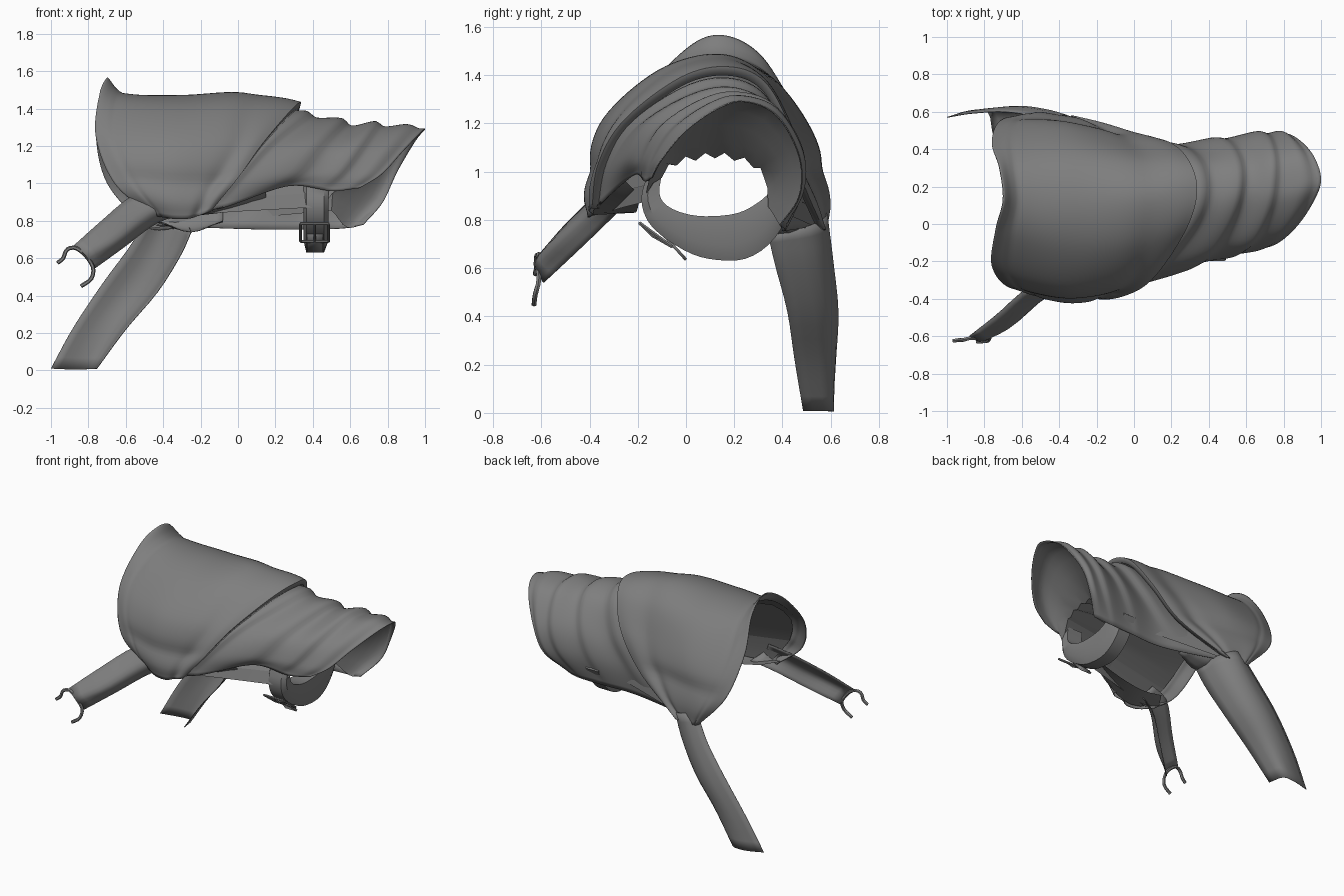
import bpy, bmesh, math
from mathutils import Vector as V

mat = bpy.data.materials.new("dull_grey")
mat.diffuse_color = (0.21, 0.21, 0.21, 1)


def spline(pts, n):
    """Even samples of a Catmull-Rom curve through pts."""
    pts = [V(p) for p in pts]
    out = []
    for i in range(n + 1):
        f = i / n * (len(pts) - 1)
        k = min(int(f), len(pts) - 2)
        u = f - k
        b, c = pts[k], pts[k + 1]
        a = pts[k - 1] if k else b * 2 - c
        d = pts[k + 2] if k + 2 < len(pts) else c * 2 - b
        out.append(0.5 * (2 * b + (c - a) * u + (2 * a - 5 * b + 4 * c - d) * u * u
                          + (3 * b - a - 3 * c + d) * u ** 3))
    return out


def sheet(name, rows, thick=0.0, closed=False, angle=40):
    """Grid surface over rows of points; closed joins each row into a ring with caps."""
    bm = bmesh.new()
    vs = [[bm.verts.new(p) for p in r] for r in rows]
    m = len(rows[0])
    for a, b in zip(vs, vs[1:]):
        for j in range(m if closed else m - 1):
            k = (j + 1) % m
            bm.faces.new((a[j], b[j], b[k], a[k]))
    if closed:
        bm.faces.new(vs[0])
        bm.faces.new(vs[-1][::-1])
    bmesh.ops.recalc_face_normals(bm, faces=bm.faces)
    me = bpy.data.meshes.new(name)
    bm.to_mesh(me)
    bm.free()
    ob = bpy.data.objects.new(name, me)
    bpy.context.collection.objects.link(ob)
    me.materials.append(mat)
    bpy.ops.object.select_all(action='DESELECT')
    ob.select_set(True)
    bpy.context.view_layer.objects.active = ob
    bpy.ops.object.shade_smooth_by_angle(angle=math.radians(angle))
    if thick:
        s = ob.modifiers.new("thickness", 'SOLIDIFY')
        s.thickness = thick
        s.offset = 0
    return ob


def loft(curves, n_v, n_t, bump=None):
    """Rows along t, blended across the curves; bump pushes points off the arm axis."""
    cols = list(zip(*[spline(c, n_t) for c in curves]))
    rows = []
    for i, col in enumerate(cols):
        row = spline(col, n_v)
        for j, p in enumerate(row):
            if bump:
                away = V((0, p.y - 0.12, p.z - 0.85)).normalized()
                row[j] = p + away * bump(j / n_v, i / n_t)
        rows.append(row)
    return rows


def tube(name, path, r, sides=6):
    """Round rod along a path."""
    pts = [V(p) for p in path]
    rows = []
    for i, p in enumerate(pts):
        d = (pts[min(i + 1, len(pts) - 1)] - pts[max(i - 1, 0)]).normalized()
        a = d.orthogonal().normalized()
        if abs(d.y) < 0.95:
            a = d.cross(V((0, 1, 0))).normalized()
        b = d.cross(a)
        rows.append([p + (a * math.cos(k * math.tau / sides)
                          + b * math.sin(k * math.tau / sides)) * r for k in range(sides)])
    return sheet(name, rows, closed=True)


# Shoulder cap: arches running front hem -> crown -> back hem
lip = [(-.46, -.34, .83), (-.66, -.34, 1.0), (-.76, -.22, 1.25), (-.74, -.03, 1.48),
       (-.70, .13, 1.565), (-.72, .30, 1.49), (-.76, .44, 1.27), (-.70, .56, 1.0), (-.50, .57, .77)]
neck = [(-.40, -.38, .82), (-.55, -.38, 1.02), (-.64, -.27, 1.24), (-.63, -.06, 1.43),
        (-.60, .13, 1.48), (-.62, .32, 1.42), (-.63, .48, 1.23), (-.58, .58, 1.0), (-.46, .58, .755)]
middle = [(-.33, -.40, .81), (-.36, -.41, 1.0), (-.35, -.34, 1.22), (-.32, -.12, 1.41),
          (-.30, .12, 1.47), (-.32, .34, 1.40), (-.36, .50, 1.20), (-.40, .565, 1.0), (-.42, .57, .75)]
outer = [(-.25, -.40, .815), (-.17, -.39, 1.0), (-.05, -.31, 1.22), (0, -.10, 1.42),
         (.03, .14, 1.485), (.01, .32, 1.40), (-.06, .44, 1.20), (-.17, .52, 1.0), (-.37, .57, .755)]
edge = [(-.15, -.38, .85), (0, -.355, 1.03), (.13, -.25, 1.21), (.28, -.02, 1.385),
        (.335, .17, 1.43), (.30, .32, 1.37), (.20, .425, 1.18), (.015, .475, .96), (-.32, .56, .765)]


def hem(v, t):
    side = 0.4 + 0.6 * abs(2 * t - 1)
    band = math.exp(-((v - .95) / .07) ** 2) * 0.016 - math.exp(-((v - .80) / .06) ** 2) * 0.014
    low = min(t, 1 - t)
    roll = math.exp(-((low - .05) / .035) ** 2) * 0.012 - math.exp(-((low - .13) / .03) ** 2) * 0.015
    left = -math.exp(-((v - .22) / .03) ** 2) * 0.005
    return band * side + roll * min(1, 4 * v) * min(1, max(0, (1 - v) * 5)) + left


cap_rows = loft([lip, neck, middle, outer, edge], 40, 64, hem)
for r in cap_rows:                                   # edge tucked underneath
    p = r[-1]
    r.append(p + V((-.01, (.12 - p.y) * .06, (.85 - p.z) * .06)))
sheet("shoulder_cap", cap_rows, 0.006)

# Folded sleeve
tucked = [(x - .12, .12 + (y - .12) * .95, .9 + (z - .9) * .93) for x, y, z in edge]
fold_a = [(-.08, -.35, .87), (.07, -.31, 1.04), (.22, -.20, 1.20), (.38, 0, 1.325),
          (.44, .17, 1.36), (.42, .32, 1.295), (.34, .41, 1.12), (.22, .43, .95), (.08, .41, .755)]
fold_b = [(.26, -.215, .985), (.40, -.20, 1.06), (.50, -.12, 1.19), (.58, .04, 1.285),
          (.62, .19, 1.32), (.62, .33, 1.27), (.57, .44, 1.12), (.50, .465, .95), (.38, .41, .755)]
fold_c = [(.50, -.17, .96), (.60, -.15, 1.05), (.70, -.07, 1.18), (.77, .07, 1.28),
          (.80, .20, 1.315), (.80, .36, 1.27), (.76, .475, 1.10), (.69, .485, .93), (.56, .41, .76)]
cuff = [(.65, -.14, .975), (.77, -.10, 1.05), (.88, 0, 1.17), (.97, .14, 1.265),
        (1.0, .25, 1.29), (.95, .38, 1.23), (.85, .47, 1.06), (.775, .47, .90), (.67, .39, .78)]


def folds(v, t):
    u = (v * 4 + 0.1) % 1
    saw = u / .75 if u < .75 else (1 - u) / .25
    return 0.028 * (saw * saw * (3 - 2 * saw) - .5) * math.sin(math.pi * t) ** .6 * min(1, (1 - v) * 8)


sheet("folded_sleeve", loft([tucked, fold_a, fold_b, fold_c, cuff], 48, 48, folds), 0.005, angle=50)

# Lining narrowing to a ragged arm hole
hole = [(.46, -.17, .88), (.50, -.10, .98), (.51, -.04, 1.03), (.52, .04, 1.05), (.52, .12, 1.06),
        (.52, .20, 1.05), (.52, .28, 1.02), (.51, .33, .96), (.50, .34, .86)]


def ragged(rows):
    for i, r in enumerate(rows):
        r[-1] = r[-1] + V((0, 0, .02 if i % 2 else -.005))
    return rows


def inset(c, dx):
    return [(x + dx, .12 + (y - .12) * .95, .88 + (z - .88) * .95) for x, y, z in c]


sheet("cuff_lining", ragged(loft([cuff, inset(fold_c, .02), hole], 8, 16)))
sheet("cap_lining", ragged(loft([inset(neck, 0), hole], 2, 16)), angle=10)

# Arm band under the sleeve
band_out = spline([(0, -.16, .99), (0, -.185, .88), (0, -.14, .77), (0, 0, .67), (0, .12, .635),
                   (0, .25, .64), (0, .36, .715), (0, .45, .86)], 24)
band_in = spline([(0, -.10, .99), (0, -.11, .91), (0, -.08, .86), (0, 0, .825), (0, .10, .815),
                  (0, .22, .83), (0, .31, .88), (0, .36, .93)], 24)
rows = []
for o, i in zip(band_out, band_in):
    m = o.lerp(i, .35)
    rows.append([V((x, q.y, q.z)) for x, q in
                 ((.365, o), (.46, o), (.485, m), (.48, i), (.36, i), (.35, m))])
sheet("arm_band", rows, closed=True)

# Buckle frame, tongue and loose strap end on the arm band
q = [(.335, -.19, .785), (.485, -.19, .785), (.485, -.06, .69), (.335, -.06, .69)]
for k in range(4):
    tube("buckle_frame", [q[k], q[(k + 1) % 4]], .008)
tube("buckle_tongue", [(.41, -.19, .785), (.41, -.14, .735), (.41, -.06, .69)], .007)
sheet("buckle_strap_end", [[(x, -.10, .745), (x, -.05, .69), (x, 0, .635)] for x in (.37, .455)], .012)

# Long back strap: gutter-shaped strip, left edge -> ridge -> right edge
left = [(-.47, .55, .84), (-.58, .585, .66), (-.72, .60, .47), (-.88, .59, .23), (-1.0, .57, .01)]
ridge = [(-.37, .585, .82), (-.46, .61, .62), (-.60, .63, .42), (-.75, .62, .22), (-.88, .605, .005)]
right = [(-.25, .34, .74), (-.31, .37, .61), (-.43, .42, .42), (-.60, .45, .22), (-.755, .485, .01)]
bulge = [tuple(V(a).lerp(V(b), .55) + V((.03, .06, 0))) for a, b in zip(ridge, right)]
sheet("back_strap", loft([left, ridge, bulge, right], 9, 14), .004)

# Panel joining the back strap to the sleeve
sheet("back_panel", loft([[(-.45, .55, .86), (-.30, .53, .86), (-.08, .46, .88)],
                          [(-.44, .54, .80), (-.28, .47, .76), (-.08, .42, .80)],
                          [(-.40, .44, .79), (-.25, .34, .74), (-.08, .36, .80)]],
                         6, 8), .004)

# Ledge turned in under the front hem
sheet("front_ledge", loft([[(-.50, -.34, .86), (-.30, -.39, .82), (-.10, -.36, .87), (.15, -.25, .96)],
                           [(-.42, -.22, .86), (-.25, -.21, .83), (-.05, -.20, .85), (.15, -.19, .90)]],
                          3, 9))

# Short front strap: curved strip from under the cap to a forked tip
top = [(-.42, -.31, .97), (-.57, -.345, .93), (-.74, -.49, .79), (-.88, -.60, .665)]
crest = [(-.37, -.345, .90), (-.50, -.41, .83), (-.66, -.55, .70), (-.815, -.63, .615)]
under = [(-.30, -.28, .835), (-.44, -.33, .785), (-.61, -.46, .66), (-.775, -.59, .54)]
sheet("front_strap", loft([top, crest, under], 8, 10), .006)

# Forked hook at the strap tip
tube("hook_fork", spline([(-.965, -.625, .575), (-.935, -.62, .60), (-.915, -.62, .645), (-.87, -.61, .655),
                          (-.815, -.615, .615), (-.775, -.61, .55), (-.785, -.625, .49),
                          (-.84, -.63, .45)], 20), .011)
